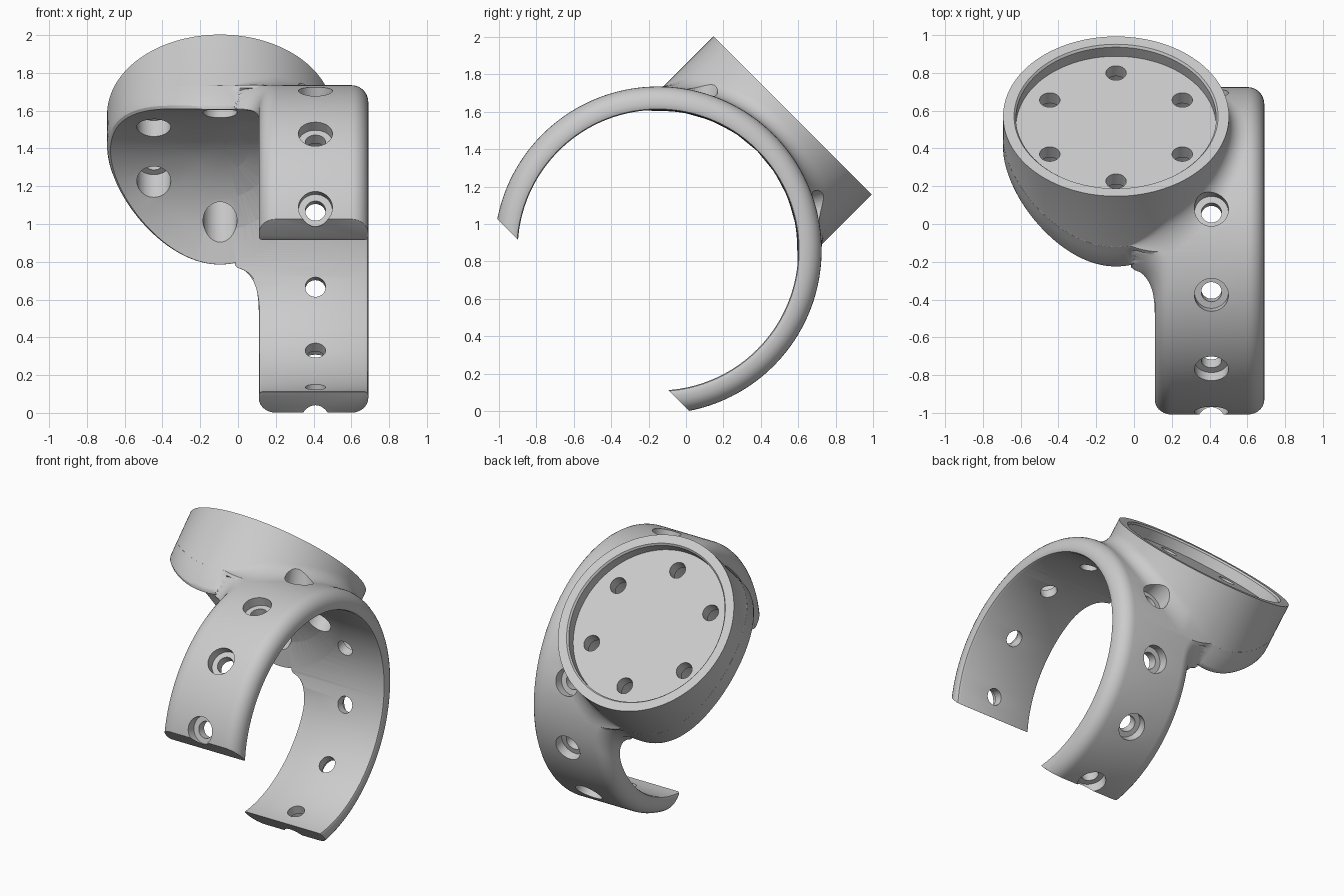
import bpy, bmesh
from math import sin, cos, radians, sqrt, pi
from mathutils import Matrix, Vector

cube = bpy.data.objects.get("Cube")
if cube:
    bpy.data.objects.remove(cube, do_unlink=True)

# Local frame: x across the strap, z along the dish axis, origin at the strap centre
PLACE = Matrix.Translation((0, -0.15, 0.86)) @ Matrix.Rotation(radians(-45), 4, 'X')
R_IN, R_OUT = 0.75, 0.875
X_LEFT, X_RIGHT, X_HOLE = 0.11, 0.69, 0.41
DISH_X, DISH_R, DISH_TOP, FLOOR = -0.095, 0.598, 1.018, 0.938
WEB = 0.13                      # radius of the web between strap and dish

mat = bpy.data.materials.new("light_grey")
mat.use_nodes = True
GREY = (0.6, 0.6, 0.6, 1)
mat.diffuse_color = GREY
mat.node_tree.nodes["Principled BSDF"].inputs["Base Color"].default_value = GREY


def make_object(name, bm):
    bmesh.ops.recalc_face_normals(bm, faces=bm.faces)
    mesh = bpy.data.meshes.new(name)
    bm.to_mesh(mesh)
    bm.free()
    mesh.materials.append(mat)
    ob = bpy.data.objects.new(name, mesh)
    bpy.context.collection.objects.link(ob)
    return ob


def add_loft(bm, profile, steps, matrix):
    """Revolve profile(angle) -> [(radius, height)]; its ends lie on the axis."""
    rings = []
    for i in range(steps):
        a = 2 * pi * i / steps
        rings.append([bm.verts.new(matrix @ Vector((r * cos(a), r * sin(a), h)))
                      for r, h in profile(a)[1:-1]])
    ends = profile(0)
    low, high = (bm.verts.new(matrix @ Vector((0, 0, ends[k][1]))) for k in (0, -1))
    for i in range(steps):
        p, q = rings[i], rings[(i + 1) % steps]
        bm.faces.new((low, q[0], p[0]))
        bm.faces.new((high, p[-1], q[-1]))
        for j in range(len(p) - 1):
            bm.faces.new((p[j], q[j], q[j + 1], p[j + 1]))


def height_on(radius, r, a):
    """Height of the strap cylinder above a polar point of the dish."""
    return sqrt(radius ** 2 - (r * sin(a)) ** 2)


# Dish: hollowed underside, flared foot on the strap, recessed top
def dish_profile(a):
    pts = [(r, height_on(R_IN, r, a)) for r in (0, 0.15, 0.3, 0.45, 0.58)]
    edge = pts[-1][1]
    pts += [(DISH_R - 0.005, edge + 0.012), (DISH_R, edge + 0.03)]
    x = DISH_X + DISH_R * cos(a)
    f = 0.09 * min(1, max(0.005, (x + 0.02) / 0.2))
    pts.append((DISH_R, height_on(R_OUT, DISH_R, a) - 0.04))
    pts.append((DISH_R + f, height_on(R_OUT, DISH_R + f, a) - 0.02))
    for k in range(8):
        t = pi / 2 * k / 7
        r = DISH_R + f * (1 - sin(t))
        pts.append((r, height_on(R_OUT, r, a) + f * (1 - cos(t))))
    pts += [(DISH_R, DISH_TOP), (0.54, DISH_TOP), (0.53, DISH_TOP - 0.012),
            (0.53, FLOOR), (0, FLOOR)]
    return pts


bm = bmesh.new()
add_loft(bm, dish_profile, 144, Matrix.Translation((DISH_X, 0, 0)))
dish = make_object("dish", bm)

# Strap: rounded section swept round an open ring, widening into the dish
web_x = X_LEFT - WEB
web_v = sqrt((DISH_R + WEB) ** 2 - (web_x - DISH_X) ** 2)


def left_edge(v, up):
    d = web_v - abs(v)
    if up <= 0 or d <= 0:
        return X_LEFT
    return web_x + sqrt(max(0, WEB ** 2 - d ** 2))


half = [(0.018, R_IN), (0.005, R_IN + 0.005), (0, R_IN + 0.018)]
ROUND = 0.09
for k in range(8):
    t = pi / 2 * k / 7
    half.append((ROUND * (1 - cos(t)), R_OUT - ROUND * (1 - sin(t))))

bm = bmesh.new()
rows = []
for deg in range(-135, 136):
    s, c = sin(radians(deg)), cos(radians(deg))
    right = [(X_RIGHT - d, r * s, r * c) for d, r in half]
    left = [(left_edge(r * s, c) + d, r * s, r * c) for d, r in reversed(half)]
    rows.append([bm.verts.new(p) for p in right + left])
for p, q in zip(rows, rows[1:]):
    for j in range(len(p)):
        k = (j + 1) % len(p)
        bm.faces.new((p[j], p[k], q[k], q[j]))
# Trim both ends with one plane, cap them and soften the rims
bmesh.ops.bisect_plane(bm, geom=bm.verts[:] + bm.edges[:] + bm.faces[:], dist=1e-5,
                       plane_co=(0, 0, -0.49), plane_no=(0, 0, -1), clear_outer=True)
rim = [e for e in bm.edges if e.is_boundary]
bmesh.ops.holes_fill(bm, edges=rim, sides=0)
bmesh.ops.recalc_face_normals(bm, faces=bm.faces)
bmesh.ops.bevel(bm, geom=rim, offset=0.016, segments=3, profile=0.5,
                affect='EDGES', clamp_overlap=True)
strap = make_object("strap", bm)

# Stepped screw holes: through the strap from outside, through the dish from inside
bm = bmesh.new()
SMALL, BIG = 0.054, 0.09


def strap_hole(a):
    return [(0, 0.6), (SMALL, 0.6), (SMALL, 0.81), (BIG, 0.81), (BIG, 1.05), (0, 1.05)]


def dish_hole(a):
    return [(0, 0.5), (BIG, 0.5), (BIG, 0.86), (SMALL, 0.86), (SMALL, 1.1), (0, 1.1)]


for step in (-4, -3, -2, -1, 1, 2, 3, 4):
    add_loft(bm, strap_hole, 40, Matrix.Translation((X_HOLE, 0, 0))
             @ Matrix.Rotation(radians(30 * step), 4, 'X'))
for k in range(6):
    a = radians(30 + 60 * k)
    add_loft(bm, dish_hole, 40,
             Matrix.Translation((DISH_X + 0.405 * cos(a), 0.405 * sin(a), 0)))
holes = make_object("hole_cutter", bm)
holes.hide_render = True

# Join the parts, cut the holes and bake the result
for operation, other in (('UNION', strap), ('DIFFERENCE', holes)):
    mod = dish.modifiers.new(operation.title(), 'BOOLEAN')
    mod.operation = operation
    mod.object = other
    mod.solver = 'EXACT'
bpy.context.view_layer.update()
baked = bpy.data.meshes.new_from_object(
    dish.evaluated_get(bpy.context.evaluated_depsgraph_get()))
dish.modifiers.clear()
dish.data = baked
for helper in (strap, holes):
    bpy.data.objects.remove(helper, do_unlink=True)
dish.name = "strap_with_dish"
dish.data.materials.clear()
dish.data.materials.append(mat)
dish.matrix_world = PLACE

bpy.ops.object.select_all(action='DESELECT')
dish.select_set(True)
bpy.context.view_layer.objects.active = dish
bpy.ops.object.shade_smooth_by_angle(angle=radians(32))
